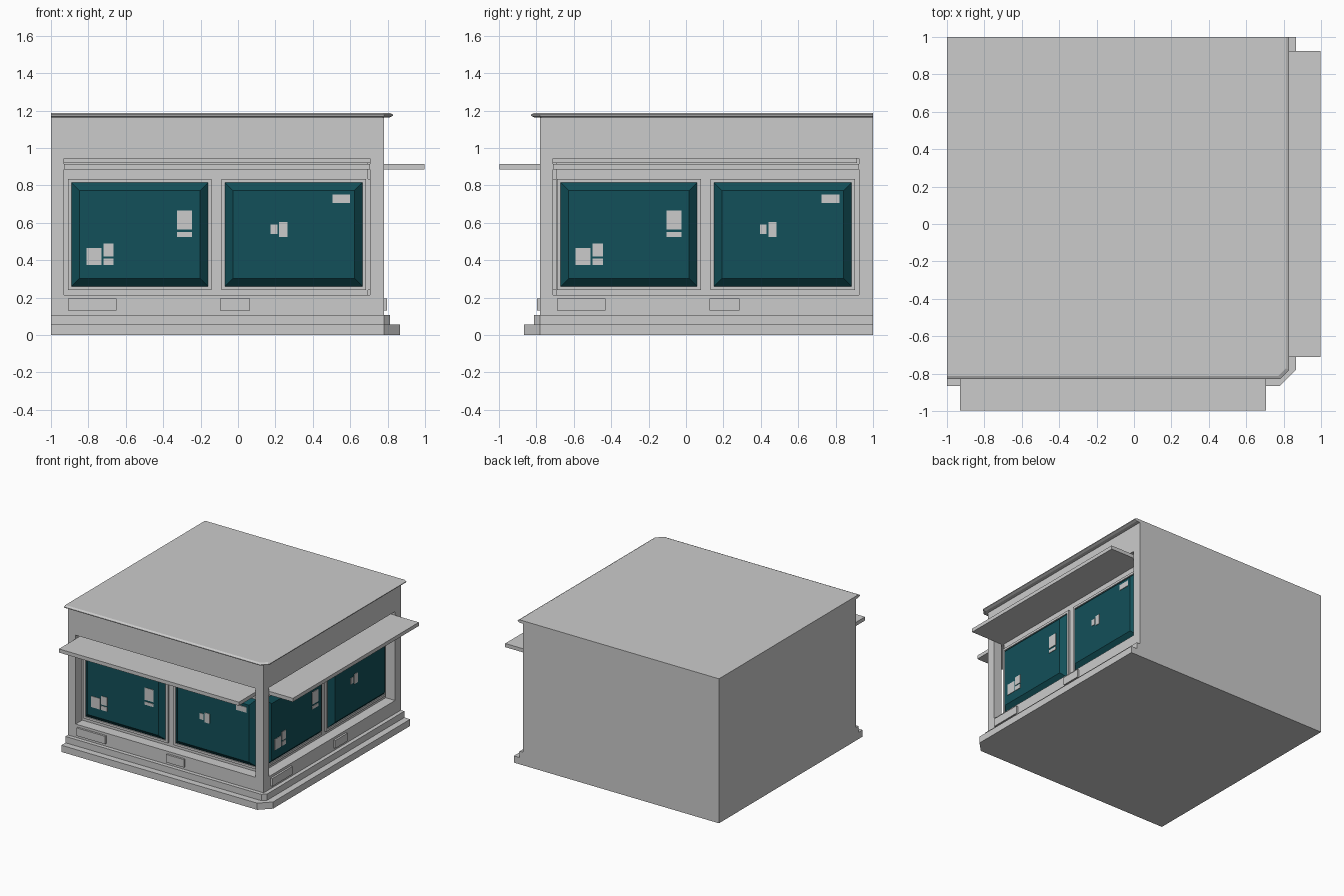
import bpy, bmesh
from mathutils import Matrix

if "Cube" in bpy.data.objects:
    bpy.data.objects.remove(bpy.data.objects["Cube"], do_unlink=True)

WALL = 0.78      # distance of both shop walls from the centre
RECESS = -0.085  # depth of the window recess
FRONT = Matrix.Identity(4)
SIDE = Matrix.Translation((0, 0.22, 0)) @ Matrix.Rotation(1.5707963, 4, "Z")


def material(name, rgb):
    m = bpy.data.materials.new(name)
    m.use_nodes = True
    m.diffuse_color = (*rgb, 1)
    m.node_tree.nodes["Principled BSDF"].inputs["Base Color"].default_value = (*rgb, 1)
    return m


GREY = material("light grey", (0.6, 0.6, 0.6))
TEAL = material("dark teal glass", (0.006, 0.08, 0.1))


def loft(name, rings, mat, matrix=FRONT):
    """Closed solid skinned through matching rings of points."""
    bm = bmesh.new()
    rows = [[bm.verts.new(p) for p in ring] for ring in rings]
    n = len(rows[0])
    bm.faces.new(rows[0])
    bm.faces.new(rows[-1])
    for a, b in zip(rows, rows[1:]):
        for i in range(n):
            j = (i + 1) % n
            bm.faces.new((a[i], a[j], b[j], b[i]))
    bm.transform(matrix)
    bmesh.ops.recalc_face_normals(bm, faces=bm.faces)
    me = bpy.data.meshes.new(name)
    bm.to_mesh(me)
    bm.free()
    me.materials.append(mat)
    ob = bpy.data.objects.new(name, me)
    bpy.context.collection.objects.link(ob)
    return ob


def rect(u0, u1, z0, z1, d):
    """Upright rectangle at distance d out from the wall."""
    y = -WALL - d
    return [(u0, y, z0), (u1, y, z0), (u1, y, z1), (u0, y, z1)]


def panel(name, u0, u1, z0, z1, d0, d1, matrix, mat=GREY):
    area = (u0, u1, z0, z1)
    return loft(name, [rect(*area, d0), rect(*area, d1)], mat, matrix)


def footprint(e, z, corner=WALL):
    """Floor plan reaching e on both shop sides, with a chamfered corner."""
    return [(-1, 1, z), (-1, -e, z), (corner, -e, z), (e, -corner, z), (e, 1, z)]


# Main block with a recess cut in each shop wall
block = [[(-1, 1, z), (-1, -WALL, z), (WALL, -WALL, z), (WALL, 1, z)] for z in (0, 1.17)]
walls = loft("walls", block, GREY)
cutters = []
for matrix in (FRONT, SIDE):
    cutter = panel("recess_cutter", -0.93, 0.705, 0.215, 0.945, RECESS, 0.1, matrix)
    cutter.hide_render = True
    cutters.append(cutter)
    mod = walls.modifiers.new("recess", "BOOLEAN")
    mod.operation = "DIFFERENCE"
    mod.solver = "EXACT"
    mod.object = cutter
bpy.context.view_layer.update()
evaluated = walls.evaluated_get(bpy.context.evaluated_depsgraph_get())
cut_mesh = bpy.data.meshes.new_from_object(evaluated)
walls.modifiers.clear()
walls.data = cut_mesh
for cutter in cutters:
    bpy.data.objects.remove(cutter, do_unlink=True)

# Plinth steps and roof edge
loft("lower_step", [footprint(0.865, z) for z in (0, 0.055)], GREY)
loft("upper_step", [footprint(0.812, z) for z in (0.055, 0.107)], GREY)
loft("roof_slab", [footprint(0.81, 1.163, 0.77), footprint(0.83, 1.172),
                   footprint(0.83, 1.178), footprint(0.812, 1.187, 0.772)], GREY)

# Notices stuck on the glass: left, right, bottom, top
NOTICES = [(-0.81, -0.73, 0.375, 0.465), (-0.72, -0.665, 0.42, 0.49),
           (-0.72, -0.665, 0.375, 0.41), (-0.325, -0.245, 0.565, 0.665),
           (-0.325, -0.245, 0.525, 0.55), (0.175, 0.21, 0.54, 0.59),
           (0.22, 0.265, 0.525, 0.605), (0.505, 0.6, 0.705, 0.75)]
GLASS_FACE = -0.035

for side, matrix in (("front", FRONT), ("side", SIDE)):
    # Awning and the header above it
    panel(side + "_awning", -0.93, 0.705, 0.885, 0.915, RECESS, 0.216, matrix)
    panel(side + "_header", -0.93, 0.695, 0.92, 0.945, RECESS, -0.07, matrix)
    # Windows: four frame bars around a raised, bevelled pane
    for u0, u1 in ((-0.89, -0.16), (-0.07, 0.665)):
        z0, z1, t = 0.26, 0.815, 0.019
        for bar in ((u0 - t, u0, z0 - t, z1 + t), (u1, u1 + t, z0 - t, z1 + t),
                    (u0, u1, z0 - t, z0), (u0, u1, z1, z1 + t)):
            panel(side + "_window_frame", *bar, RECESS, -0.07, matrix)
        b = 0.043
        loft(side + "_window_glass",
             [rect(u0, u1, z0, z1, -0.084), rect(u0, u1, z0, z1, -0.078),
              rect(u0 + b, u1 - b, z0 + b, z1 - b, GLASS_FACE)], TEAL, matrix)
    for area in NOTICES:
        panel(side + "_notice", *area, GLASS_FACE, GLASS_FACE + 0.004, matrix)
    # Small plates below the windows
    for u0, u1 in ((-0.91, -0.65), (-0.095, 0.065)):
        panel(side + "_wall_plate", u0, u1, 0.13, 0.195, -0.005, 0.016, matrix)
